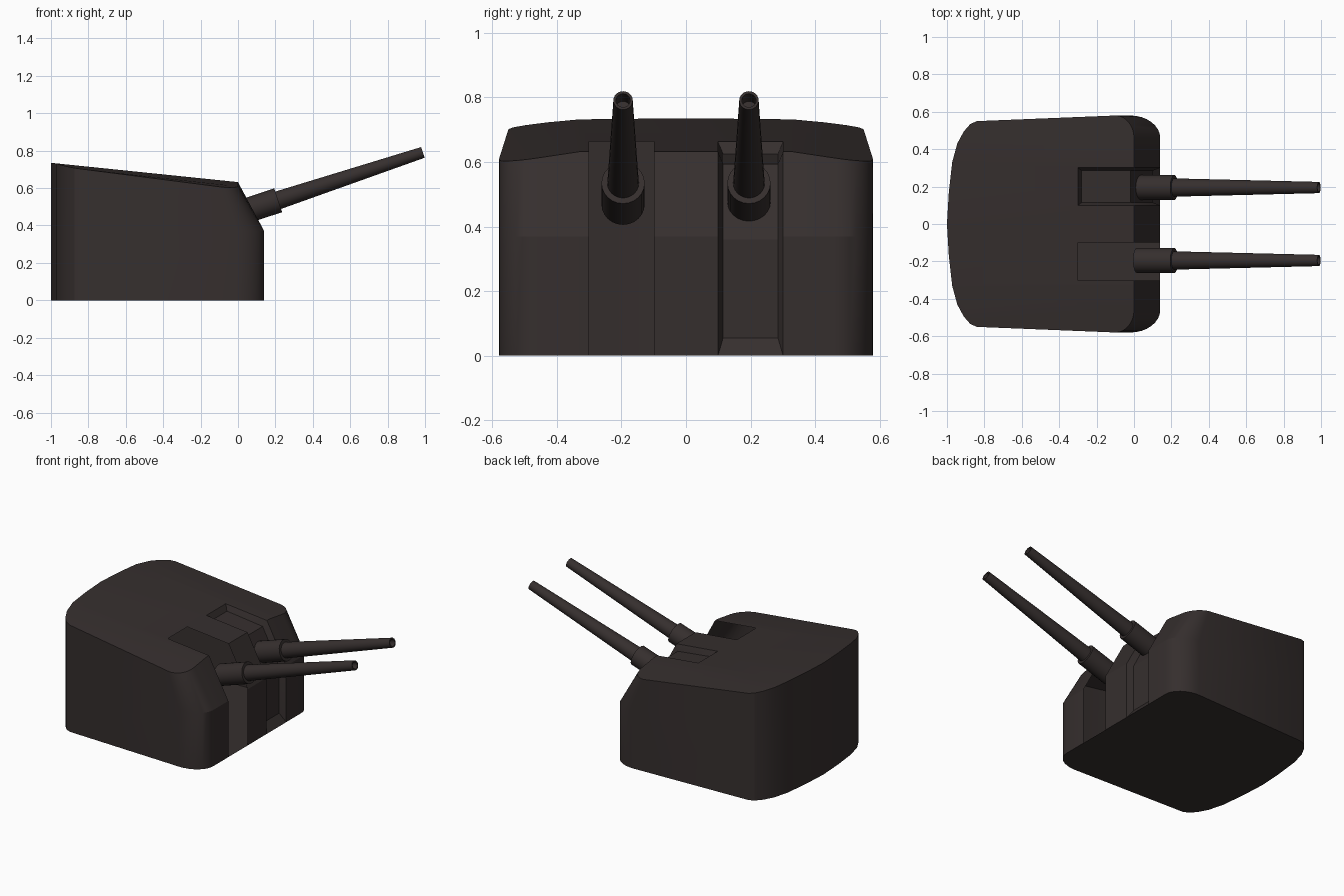
import bpy, bmesh, math
from mathutils import Matrix, Vector

if "Cube" in bpy.data.objects:
    bpy.data.objects.remove(bpy.data.objects["Cube"])


def material(name, rgb):
    m = bpy.data.materials.new(name)
    m.diffuse_color = (*rgb, 1)
    m.use_nodes = True
    m.node_tree.nodes["Principled BSDF"].inputs["Base Color"].default_value = m.diffuse_color
    return m


STEEL = material("dark brown steel", (0.036, 0.028, 0.027))


def make(name, verts, faces, mat=STEEL):
    bm = bmesh.new()
    vs = [bm.verts.new(v) for v in verts]
    for f in faces:
        bm.faces.new([vs[i] for i in f])
    bmesh.ops.recalc_face_normals(bm, faces=bm.faces)
    me = bpy.data.meshes.new(name)
    bm.to_mesh(me)
    bm.free()
    me.materials.append(mat)
    ob = bpy.data.objects.new(name, me)
    bpy.context.collection.objects.link(ob)
    return ob


def smooth(ob, deg):
    bpy.ops.object.select_all(action='DESELECT')
    ob.select_set(True)
    bpy.context.view_layer.objects.active = ob
    bpy.ops.object.shade_smooth_by_angle(angle=math.radians(deg))


def roof_z(x, y):
    drop = 0.15 * max(0, abs(y) - 0.33) * (1 + 0.6 * x)
    return 0.632 - 0.103 * x - drop


# Half plan from front to back: (x at wall, y, x at roof)
half = [(0.14, 0.33, 0.0)]
for i in range(9):
    a = math.radians(90 * i / 8)
    half.append((-0.02 + 0.16 * math.cos(a), 0.46 + 0.12 * math.sin(a),
                 -0.10 + 0.10 * math.cos(a)))
back = [(-0.84, 0.55), (-0.875, 0.535), (-0.91, 0.495), (-0.945, 0.43),
        (-0.972, 0.33), (-0.99, 0.17)]
half += [(x, y, x) for x, y in back]
ring = half + [(-1.0, 0, -1.0)] + [(a, -y, b) for a, y, b in reversed(half)]
n, h = len(ring), len(half)

# Turret house: lofted walls, sloping face and crowned roof
verts = [(x, y, 0) for x, y, t in ring]
verts += [(x, y, 0.37) for x, y, t in ring]
verts += [(t, y, roof_z(t, y)) for x, y, t in ring]
faces = [list(range(n))]
for r in range(2):
    for i in range(n):
        j = (i + 1) % n
        faces.append([r * n + i, r * n + j, r * n + n + j, r * n + n + i])
R = 2 * n
k = h - 2                       # roof crease ends here at the back
faces.append([R + i for i in range(k + 1)])
faces.append([R + n - 1 - i for i in range(k + 1)])
faces.append([R] + [R + i for i in range(k, n - k)] + [R + n - 1])
house = make("turret_house", verts, faces)

# Gun slots running down the roof and face, with bevelled walls
inner = [(-0.28, 0.625), (-0.02, 0.594), (0.10, 0.36), (0.10, 0.055)]
outer = [(-0.30, 0.663), (0.0, 0.632), (0.14, 0.37), (0.14, 0.0)]


def slot(yc):
    vs = []
    for (xi, zi), (xo, zo) in zip(inner, outer):
        xe, ze = xi + 1.5 * (xo - xi), zi + 1.5 * (zo - zi)
        wi, wo = 0.085, 0.085 + 1.5 * 0.016
        vs += [(xi, yc - wi, zi), (xi, yc + wi, zi),
               (xe, yc + wo, ze), (xe, yc - wo, ze)]
    fs = [[0, 1, 2, 3], [12, 13, 14, 15]]
    for s in range(3):
        for c in range(4):
            d = (c + 1) % 4
            fs.append([4 * s + c, 4 * s + d, 4 * s + 4 + d, 4 * s + 4 + c])
    return make("slot_cutter", vs, fs)


cutters = [slot(0.2), slot(-0.2)]
for c in cutters:
    c.hide_render = True
    m = house.modifiers.new("slot", 'BOOLEAN')
    m.operation = 'DIFFERENCE'
    m.solver = 'EXACT'
    m.object = c
bpy.context.view_layer.update()
dg = bpy.context.evaluated_depsgraph_get()
cut = bpy.data.meshes.new_from_object(house.evaluated_get(dg))
house.modifiers.clear()
house.data = cut
for c in cutters:
    bpy.data.objects.remove(c)
smooth(house, 25)


# Guns: turned sleeve and tapered hollow barrel, raised at an angle
def turned(name, profile, origin, tilt, seg=24):
    vs, fs = [], []
    M = Matrix.Translation(Vector(origin)) @ Matrix.Rotation(-tilt, 4, 'Y')
    for d, r in profile:
        for i in range(seg):
            a = 2 * math.pi * i / seg
            vs.append(M @ Vector((d, r * math.cos(a), r * math.sin(a))))
    for p in range(len(profile) - 1):
        for i in range(seg):
            j = (i + 1) % seg
            fs.append([p * seg + i, p * seg + j,
                       (p + 1) * seg + j, (p + 1) * seg + i])
    fs.append(list(range(seg)))
    fs.append([(len(profile) - 1) * seg + i for i in range(seg)])
    ob = make(name, vs, fs)
    smooth(ob, 30)


TILT = math.radians(18.3)
for side, y in (("left", 0.195), ("right", -0.195)):
    o = (0.215, y, 0.535)
    turned(side + "_gun_sleeve", [(-0.21, 0.067), (0, 0.067)], o, TILT)
    turned(side + "_gun_barrel", [(-0.05, 0.05), (0.815, 0.03),
                                  (0.815, 0.022), (0.74, 0.022)], o, TILT)
